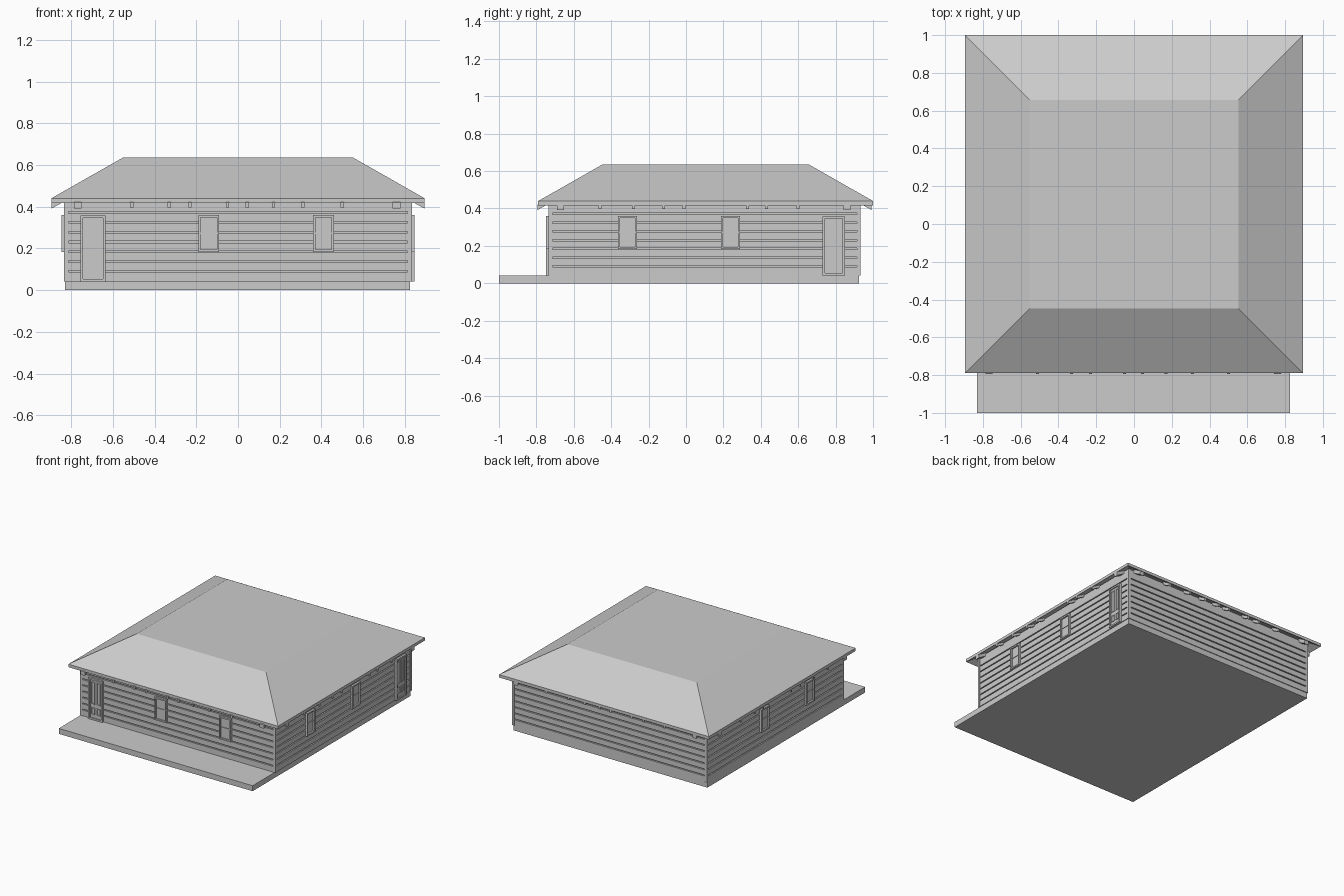
import bpy, bmesh

if "Cube" in bpy.data.objects:
    bpy.data.objects.remove(bpy.data.objects["Cube"])

X, Y0, Y1 = 0.833, -0.735, 0.933       # outer wall planes
EX, EY0, EY1 = 0.895, -0.79, 1.0       # eave edges
SLOPE = 0.57


def place(side, u, d, z):
    """Map wall coordinates (along wall, outward distance, height) to space."""
    return {"front": (u, Y0 - d, z), "back": (u, Y1 + d, z),
            "right": (X + d, u, z), "left": (-X - d, u, z)}[side]


def prism(bm, side, u0, u1, profile):
    """Extrude a (d, z) profile along a wall from u0 to u1."""
    a = [bm.verts.new(place(side, u0, d, z)) for d, z in profile]
    b = [bm.verts.new(place(side, u1, d, z)) for d, z in profile]
    n = len(profile)
    bm.faces.new(a)
    bm.faces.new(b[::-1])
    for i in range(n):
        bm.faces.new((a[i], b[i], b[(i + 1) % n], a[(i + 1) % n]))


def box(bm, side, u0, u1, d0, d1, z0, z1):
    prism(bm, side, u0, u1, [(d0, z0), (d1, z0), (d1, z1), (d0, z1)])


def finish(bm, name):
    bmesh.ops.recalc_face_normals(bm, faces=bm.faces)
    me = bpy.data.meshes.new(name)
    bm.to_mesh(me)
    bm.free()
    ob = bpy.data.objects.new(name, me)
    bpy.context.collection.objects.link(ob)
    return ob


def block(name, x0, x1, y0, y1, z0, z1):
    bm = bmesh.new()
    bmesh.ops.create_cube(bm, size=1)
    for v in bm.verts:
        v.co = ((x0, x1)[v.co.x > 0], (y0, y1)[v.co.y > 0], (z0, z1)[v.co.z > 0])
    return finish(bm, name)


# Foundation slab with front porch, and wall core behind the siding
block("foundation_slab", -0.83, 0.825, -1.0, 0.925, 0, 0.042)
G = 0.012
block("wall_core", -X + G, X - G, Y0 + G, Y1 - G, 0.042, 0.445)

# Corner boards
bm = bmesh.new()
for side in ("front", "back"):
    for s in (-1, 1):
        box(bm, side, s * X, s * (X - 0.02), -0.02, 0, 0.042, 0.445)
finish(bm, "corner_boards")

# Horizontal siding with narrow grooves
levels = [0.042] + [0.09 + 0.047 * i for i in range(7)] + [0.445]
for side in ("front", "back", "left", "right"):
    lo, hi = (-X, X) if side in ("front", "back") else (Y0, Y1)
    bm = bmesh.new()
    for z0, z1 in zip(levels, levels[1:]):
        box(bm, side, lo + 0.02, hi - 0.02, -0.014, -0.002,
            z0 + (0.004 if z0 > 0.05 else 0), z1 - (0.004 if z1 < 0.44 else 0))
    finish(bm, side + "_siding")


def frame(bm, side, u0, u1, z0, z1, w, d0, d1):
    box(bm, side, u0, u0 + w, d0, d1, z0, z1)
    box(bm, side, u1 - w, u1, d0, d1, z0, z1)
    box(bm, side, u0 + w, u1 - w, d0, d1, z1 - w, z1)
    box(bm, side, u0 + w, u1 - w, d0, d1, z0, z0 + w)


# Double-hung windows
def window(side, u):
    u0, u1, z0, z1 = u - 0.05, u + 0.05, 0.183, 0.36
    bm = bmesh.new()
    frame(bm, side, u0, u1, z0, z1, 0.011, -0.01, 0.013)
    box(bm, side, u0 + 0.011, u1 - 0.011, -0.01, 0.001, z0 + 0.011, z1 - 0.011)
    box(bm, side, u0 + 0.011, u1 - 0.011, 0, 0.006, 0.27, 0.277)
    finish(bm, side + "_window")


for u in (-0.14, 0.41):
    window("front", u)
for side in ("left", "right"):
    for u in (-0.313, 0.238):
        window(side, u)


# Panelled doors
def door(side, u):
    u0, u1, z0, z1 = u - 0.06, u + 0.06, 0.042, 0.358
    bm = bmesh.new()
    frame(bm, side, u0, u1, z0, z1, 0.012, -0.01, 0.013)
    box(bm, side, u0 + 0.012, u1 - 0.012, -0.01, 0.004, z0 + 0.01, z1 - 0.012)
    for s in (-1, 1):
        c = u + s * 0.023
        for a, b in ((0.16, 0.33), (0.08, 0.132)):
            frame(bm, side, c - 0.016, c + 0.016, a, b, 0.005, 0.003, 0.009)
    finish(bm, side + "_door")


door("front", -0.695)
door("right", 0.79)

# Hip roof shell with flat top
bm = bmesh.new()


def ring(inset, z):
    x, y0, y1 = EX - inset, EY0 + inset, EY1 - inset
    return [bm.verts.new(p) for p in ((-x, y0, z), (x, y0, z), (x, y1, z), (-x, y1, z))]


rings = [ring(0.343, 0.61), ring(0, 0.417), ring(0, 0.44), ring(0.343, 0.635)]
for a, b in zip(rings, rings[1:]):
    for i in range(4):
        j = (i + 1) % 4
        bm.faces.new((a[i], a[j], b[j], b[i]))
bm.faces.new(rings[0])
bm.faces.new(rings[-1])
finish(bm, "hip_roof")


# Rafter tails following the slope under the eaves
def tail(bm, side, u, width, depth):
    out = 0.06
    inner = -0.01
    rise = (out - inner) * SLOPE
    prism(bm, side, u - width / 2, u + width / 2,
          [(out, 0.42), (out, 0.42 - depth),
           (inner, 0.42 - depth + rise), (inner, 0.42 + rise)])


along_x = (-0.51, -0.33, -0.23, -0.05, 0.045, 0.17, 0.31, 0.5)
along_y = (-0.46, -0.28, -0.12, -0.01, 0.33, 0.43, 0.6)
for side in ("front", "back", "left", "right"):
    ends, spots = (((-0.768, 0.76), along_x) if side in ("front", "back")
                   else ((-0.67, 0.86), along_y))
    bm = bmesh.new()
    for u in spots:
        tail(bm, side, u, 0.016, 0.023)
    for u in ends:
        tail(bm, side, u, 0.038, 0.029)
    finish(bm, side + "_rafter_tails")
